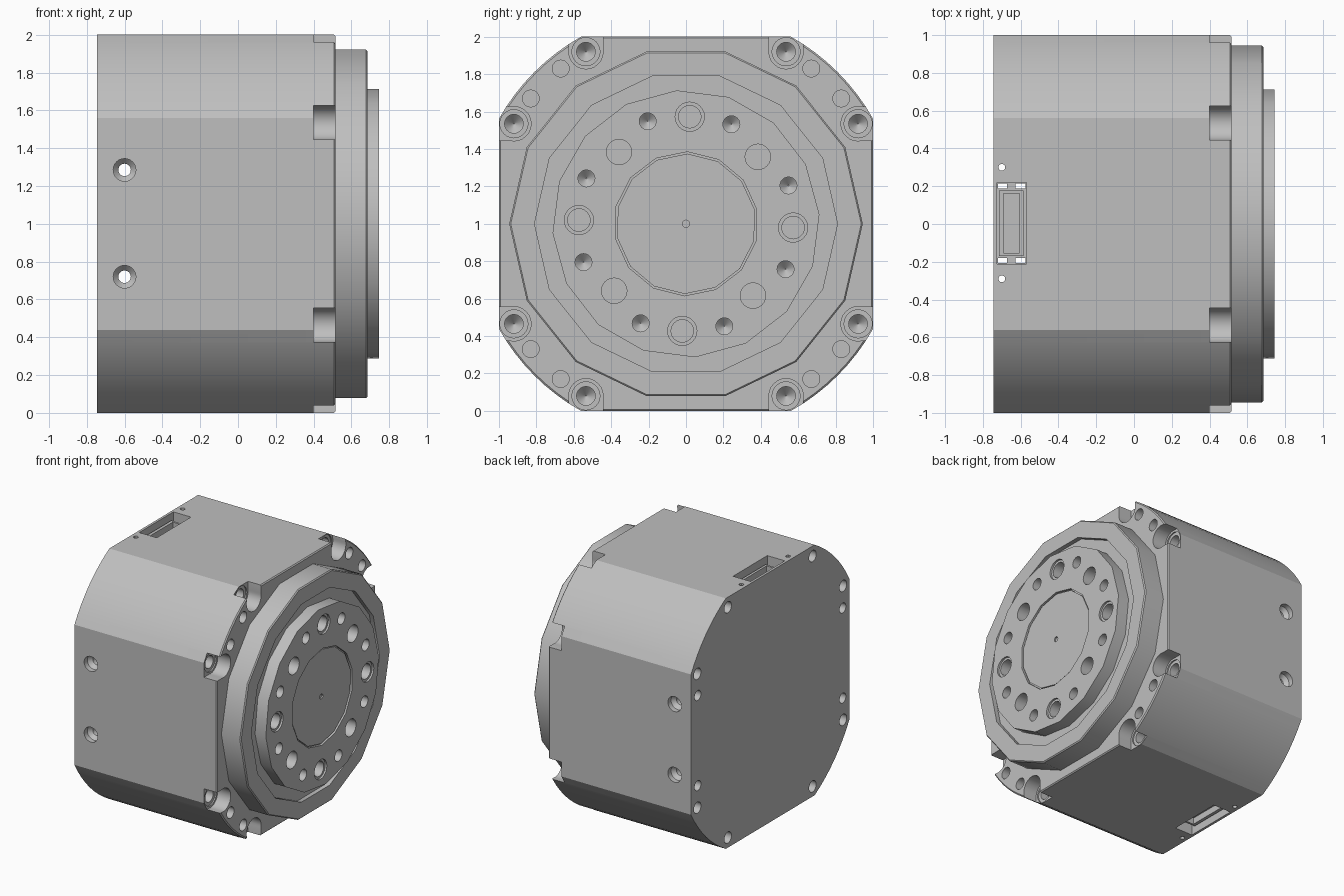
import bpy, bmesh
from math import sin, cos, pi, radians, atan2
from mathutils import Vector

cube = bpy.data.objects.get("Cube")
if cube:
    bpy.data.objects.remove(cube, do_unlink=True)

grey = bpy.data.materials.new("machined grey")
grey.use_nodes = True
grey.diffuse_color = (0.52, 0.52, 0.52, 1)
grey.node_tree.nodes["Principled BSDF"].inputs["Base Color"].default_value = grey.diffuse_color
MID = 1.0      # height of the motor axis
BACK, FRONT, HUB = -0.745, 0.515, 0.745


def place(axis, along, u, v):
    return {"x": (along, u, v), "y": (u, along, v), "z": (u, v, along)}[axis]


def loft(bm, rings):
    """Skin a list of equal rings and close both ends."""
    rows = [[bm.verts.new(p) for p in ring] for ring in rings]
    n = len(rows[0])
    for a, b in zip(rows, rows[1:]):
        for i in range(n):
            bm.faces.new((a[i], a[(i + 1) % n], b[(i + 1) % n], b[i]))
    bm.faces.new(rows[0])
    bm.faces.new(rows[-1])


def turn(bm, profile, u=0, v=MID, axis="x", sides=24, phase=0.0):
    """Revolve (position, radius) pairs about an axis through (u, v)."""
    angles = [radians(phase) + 2 * pi * i / sides for i in range(sides)]
    loft(bm, [[place(axis, a, u + r * cos(t), v + r * sin(t)) for t in angles]
              for a, r in profile])


def box(bm, x, y, z):
    loft(bm, [[(x[i], y[j], h) for i, j in ((0, 0), (1, 0), (1, 1), (0, 1))] for h in z])


def finish(name, bm):
    bmesh.ops.recalc_face_normals(bm, faces=bm.faces)
    mesh = bpy.data.meshes.new(name)
    bm.to_mesh(mesh)
    bm.free()
    mesh.materials.append(grey)
    ob = bpy.data.objects.new(name, mesh)
    bpy.context.collection.objects.link(ob)
    return ob


def cut(target, bm):
    """Subtract the cutter mesh from the target and discard it."""
    cutter = finish("cutter", bm)
    cutter.hide_render = True
    mod = target.modifiers.new("holes", "BOOLEAN")
    mod.operation, mod.solver, mod.use_self, mod.object = "DIFFERENCE", "EXACT", True, cutter
    bpy.context.view_layer.objects.active = target
    bpy.ops.object.modifier_apply(modifier=mod.name)
    bpy.data.objects.remove(cutter, do_unlink=True)


# Housing: square section with rounded corners, chamfered front edge
start = atan2(0.56, 1)
arc = [start + (pi / 2 - 2 * start) * i / 8 for i in range(9)]
section = [(1.147 * cos(t + k * pi / 2), 1.147 * sin(t + k * pi / 2))
           for k in range(4) for t in arc]
bm = bmesh.new()
loft(bm, [[(x, y * s, MID + z * s) for y, z in section]
          for x, s in ((BACK, 1), (FRONT - 0.008, 1), (FRONT, 0.992))])
housing = finish("housing", bm)

# Bolt notches, dowel holes and rear screw holes in each corner
bm = bmesh.new()
for sy in (-1, 1):
    for sz in (-1, 1):
        for swap in (False, True):
            def at(a, b):
                a, b = (b, a) if swap else (a, b)
                return sy * a, MID + sz * b
            y, z = at(0.92, 0.535)
            turn(bm, [(0.4, 0.092), (0.6, 0.092)], y, z)
            far = at(1.1, 0.535 + 0.09)
            near = at(0.92, 0.535 - 0.09)
            box(bm, (0.4, 0.6), sorted((near[0], far[0])), sorted((near[1], far[1])))
            turn(bm, [(0.25, 0.002), (0.3, 0.05), (0.39, 0.05), (0.39, 0.075), (0.45, 0.075)], y, z)
            turn(bm, [(BACK - 0.1, 0.045), (BACK + 0.1, 0.045)], y, z)
            turn(bm, [(0.43, 0.045), (0.6, 0.045)], *at(0.83, 0.67))
        turn(bm, [(BACK - 0.1, 0.04), (BACK + 0.1, 0.04)], sy * 0.915, MID + sz * 0.36)
cut(housing, bm)

# Side through holes with counterbores
bm = bmesh.new()
for z in (0.72, 1.285):
    turn(bm, [(-1.1, 0.06), (-0.96, 0.06), (-0.93, 0.033),
              (0.93, 0.033), (0.96, 0.06), (1.1, 0.06)], -0.6, z, "y")
# Pin holes and connector pockets through top and bottom
for y in (-0.29, 0.3):
    turn(bm, [(-0.1, 0.018), (2.1, 0.018)], -0.7, y, "z", 12)
for z in ((-0.1, 0.12), (1.88, 2.1)):
    box(bm, (-0.725, -0.57), (-0.212, 0.22), z)
for y in ((-0.207, -0.18), (0.188, 0.215)):
    for x in ((-0.72, -0.672), (-0.628, -0.575)):
        box(bm, x, y, (-0.2, 2.2))
cut(housing, bm)

# Connector sockets sitting in the pockets
parts = [housing]
for name, low, high, open_z in (("top_connector", 1.85, 1.95, (1.9, 2.1)),
                                ("bottom_connector", 0.05, 0.15, (-0.1, 0.1))):
    bm = bmesh.new()
    box(bm, (-0.715, -0.585), (-0.17, 0.178), (low, high))
    socket = finish(name, bm)
    bm = bmesh.new()
    box(bm, (-0.69, -0.605), (-0.153, 0.162), open_z)
    cut(socket, bm)
    parts.append(socket)

# Front bearing ring with a groove around the hub
bm = bmesh.new()
turn(bm, [(0.5, 0.01), (0.5, 0.945), (0.677, 0.945), (0.685, 0.937), (0.685, 0.81),
          (0.65, 0.81), (0.65, 0.68), (0.51, 0.68), (0.51, 0.01)], sides=14)
parts.append(finish("bearing_ring", bm))

# Output hub with its bolt circle and shallow centre recess
bm = bmesh.new()
turn(bm, [(0.52, 0.715), (HUB, 0.715)], sides=16, phase=4)
hub = finish("output_hub", bm)
bm = bmesh.new()
turn(bm, [(HUB - 0.02, 0.385), (HUB + 0.1, 0.385)], sides=14, phase=-14)
for k in range(8):
    t = radians(22.5 + 45 * k - 2)
    turn(bm, [(0.61, 0.002), (0.65, 0.045), (0.9, 0.045)],
         0.585 * cos(t), MID + 0.585 * sin(t))
for k in range(4):
    t = radians(90 * k - 2)
    turn(bm, [(0.64, 0.06), (HUB - 0.015, 0.06), (HUB - 0.015, 0.078), (0.9, 0.078)],
         0.573 * cos(t), MID + 0.573 * sin(t))
    t += pi / 4
    turn(bm, [(0.64, 0.068), (0.9, 0.068)], 0.525 * cos(t), MID + 0.525 * sin(t))
cut(hub, bm)
parts.append(hub)

# Centre cap with a small vent
bm = bmesh.new()
turn(bm, [(0.7, 0.375), (HUB - 0.008, 0.375)], sides=14, phase=-14)
cap = finish("centre_cap", bm)
bm = bmesh.new()
turn(bm, [(0.715, 0.02), (0.9, 0.02)], sides=12)
cut(cap, bm)
parts.append(cap)

# Smooth shading on curved walls, crisp edges elsewhere
bpy.ops.object.select_all(action="DESELECT")
for ob in parts:
    ob.select_set(True)
bpy.context.view_layer.objects.active = housing
bpy.ops.object.shade_smooth_by_angle(angle=radians(30))
